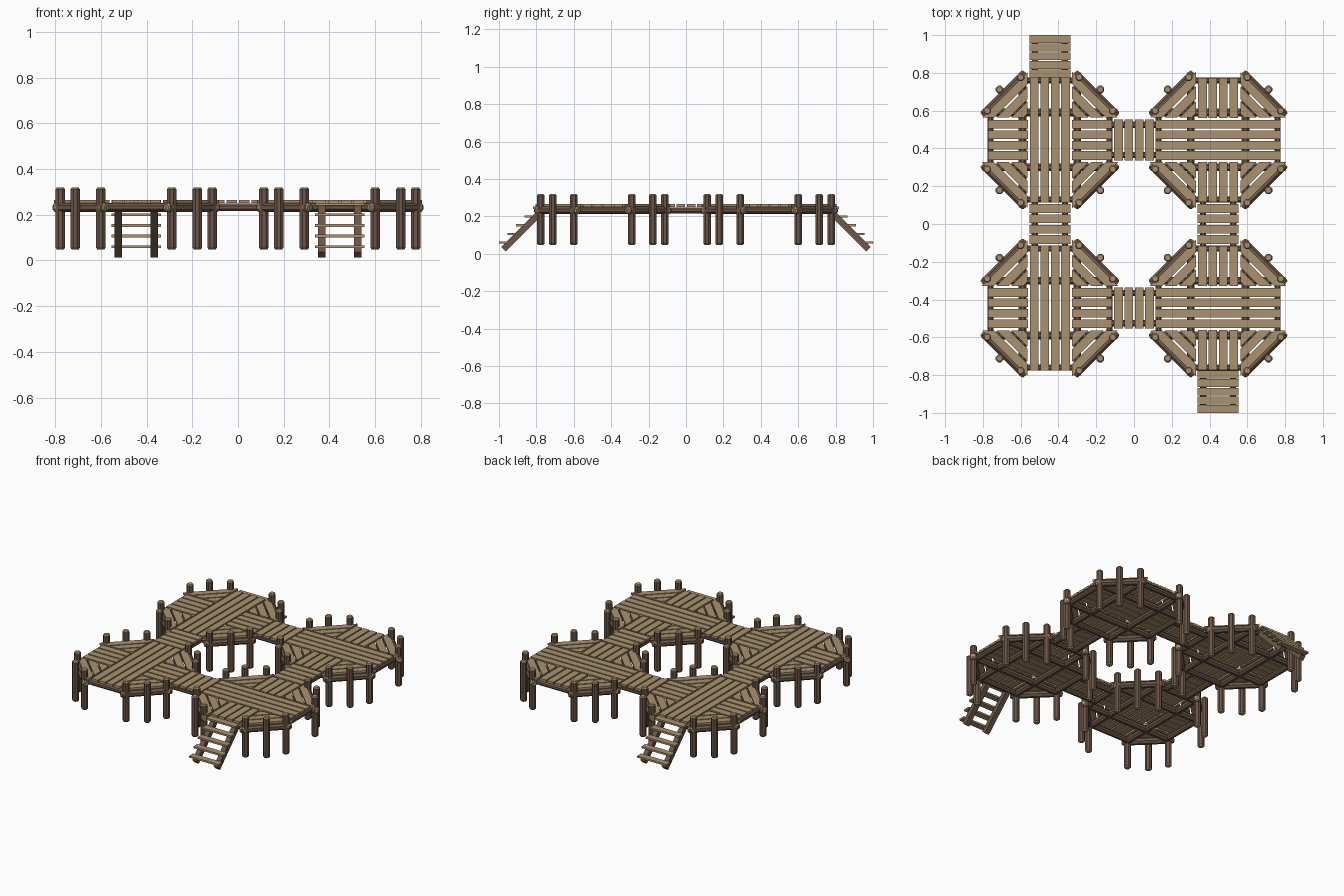
import bpy, bmesh, math
from mathutils import Vector, Matrix

cube = bpy.data.objects.get("Cube")
if cube:
    bpy.data.objects.remove(cube)


def material(name, rgb):
    m = bpy.data.materials.new(name)
    m.use_nodes = True
    m.diffuse_color = (*rgb, 1)
    m.node_tree.nodes["Principled BSDF"].inputs["Base Color"].default_value = (*rgb, 1)
    return m


BARK = material("brown bark", (0.15, 0.095, 0.065))
WOOD = material("tan wood", (0.40, 0.29, 0.16))

C = 0.445          # platform centre offset
LOG_Z = 0.232      # height of the log frame
DECK_Z = 0.258     # middle of the deck boards
THICK = 0.015
PITCH, BOARD = 0.055, 0.046
ROWS = [(i - 1.5) * PITCH for i in range(4)]


def finish(bm, name, mats):
    bmesh.ops.recalc_face_normals(bm, faces=bm.faces)
    me = bpy.data.meshes.new(name)
    bm.to_mesh(me)
    bm.free()
    for m in mats:
        me.materials.append(m)
    ob = bpy.data.objects.new(name, me)
    bpy.context.collection.objects.link(ob)
    return ob


def log(bm, a, b, r=0.022, sides=8):
    """Round log from a to b with chamfered, pale cut ends."""
    a, b = Vector(a), Vector(b)
    axis = (b - a).normalized()
    turn = axis.to_track_quat('Z', 'Y').to_matrix()
    length, bevel = (b - a).length, 0.008
    rings = []
    for h, rad in ((0, r * 0.7), (bevel, r), (length - bevel, r), (length, r * 0.7)):
        ring = []
        for k in range(sides):
            t = math.tau * (k + 0.5) / sides
            ring.append(bm.verts.new(a + turn @ Vector((rad * math.cos(t), rad * math.sin(t), h))))
        rings.append(ring)
    for i in range(3):
        for k in range(sides):
            n = (k + 1) % sides
            f = bm.faces.new((rings[i][k], rings[i][n], rings[i + 1][n], rings[i + 1][k]))
            f.material_index = 0 if i == 1 else 1
    for ring in (rings[0], rings[-1]):
        bm.faces.new(ring).material_index = 1


def board(bm, outline, z=DECK_Z, thick=THICK):
    """Flat board extruded from a plan outline."""
    low = [bm.verts.new((x, y, z - thick / 2)) for x, y in outline]
    f = bm.faces.new(low)
    ext = bmesh.ops.extrude_face_region(bm, geom=[f])
    top = [g for g in ext["geom"] if isinstance(g, bmesh.types.BMVert)]
    bmesh.ops.translate(bm, verts=top, vec=(0, 0, thick))


def rect(cx, cy, w, d):
    return [(cx - w / 2, cy - d / 2), (cx + w / 2, cy - d / 2),
            (cx + w / 2, cy + d / 2), (cx - w / 2, cy + d / 2)]


QUARTERS = [(1, 1), (-1, 1), (-1, -1), (1, -1)]


def platform(label, cx, cy, along_y):
    # Posts: two at the ends and one in the middle of each slanted side
    bm = bmesh.new()
    for sx, sy in QUARTERS:
        for u, v in ((0.332, 0.155), (0.267, 0.267), (0.155, 0.332)):
            x, y = cx + sx * u, cy + sy * v
            log(bm, (x, y, 0.047), (x, y, 0.32))
    finish(bm, label + "_posts", [BARK, WOOD])

    # Log frame: crossing joists, straight rim logs and slanted rim logs
    bm = bmesh.new()
    for s in (-1, 1):
        o = s * 0.145
        log(bm, (cx + o, cy - 0.36, LOG_Z), (cx + o, cy + 0.36, LOG_Z))
        log(bm, (cx - 0.36, cy + o, LOG_Z), (cx + 0.36, cy + o, LOG_Z))
        e = s * 0.315
        log(bm, (cx - 0.15, cy + e, LOG_Z), (cx + 0.15, cy + e, LOG_Z), 0.018)
        log(bm, (cx + e, cy - 0.15, LOG_Z), (cx + e, cy + 0.15, LOG_Z), 0.018)
    for sx, sy in QUARTERS:
        log(bm, (cx + sx * 0.357, cy + sy * 0.13, LOG_Z),
            (cx + sx * 0.13, cy + sy * 0.357, LOG_Z))
    finish(bm, label + "_frame", [BARK, WOOD])

    # Deck: one long band, two short bands and slanted corner boards
    bm = bmesh.new()

    def band_board(along, across, length):
        if along_y:
            board(bm, rect(cx + across, cy + along, BOARD, length))
        else:
            board(bm, rect(cx + along, cy + across, length, BOARD))

    def side_board(along, across, length):
        if along_y:
            board(bm, rect(cx + across, cy + along, length, BOARD))
        else:
            board(bm, rect(cx + along, cy + across, BOARD, length))

    for r in ROWS:
        band_board(0, r, 0.66)
        for s in (-1, 1):
            side_board(r, s * 0.222, 0.212)
    edge = 0.118
    for sx, sy in QUARTERS:
        for i in range(3):
            outer = 0.478 - i * PITCH * math.sqrt(2)
            inner = max(outer - BOARD * math.sqrt(2), 2 * edge + 0.004)
            pts = [(outer - edge, edge), (edge, outer - edge),
                   (edge, inner - edge), (inner - edge, edge)]
            board(bm, [(cx + sx * u, cy + sy * v) for u, v in pts])
    finish(bm, label + "_deck", [WOOD])


def bridge(label, cx, cy, along_x):
    # Short crossing between neighbouring platforms
    turn = (lambda a, c: (cx + a, cy + c)) if along_x else (lambda a, c: (cx + c, cy + a))
    bm = bmesh.new()
    for s in (-1, 1):
        log(bm, (*turn(-0.14, s * 0.08), LOG_Z), (*turn(0.14, s * 0.08), LOG_Z), 0.018)
    finish(bm, label + "_beams", [BARK, WOOD])
    bm = bmesh.new()
    for r in ROWS:
        size = (BOARD, 0.215) if along_x else (0.215, BOARD)
        board(bm, rect(*turn(r, 0), *size))
    finish(bm, label + "_boards", [WOOD])


def ladder(label, cx, side):
    # Sloped square rails with flat treads
    bm = bmesh.new()
    start, end = Vector((0, 0.975, 0.024)), Vector((0, 0.77, 0.229))
    for s in (-1, 1):
        mid = (start + end) / 2
        mat = (Matrix.Translation((cx + s * 0.079, side * mid.y, mid.z))
               @ Matrix.Rotation(-side * math.radians(45), 4, 'X')
               @ Matrix.Diagonal((0.033, (end - start).length, 0.034, 1)))
        bmesh.ops.create_cube(bm, size=1, matrix=mat)
    finish(bm, label + "_rails", [BARK])
    bm = bmesh.new()
    for i in range(5):
        board(bm, rect(cx, side * (0.979 - i * 0.0455), 0.218, 0.042),
              0.06 + i * 0.0465, 0.012)
    finish(bm, label + "_treads", [WOOD])


for sx, xname in ((-1, "right"), (1, "left")):
    for sy, yname in ((-1, "front"), (1, "back")):
        platform(f"{yname}_{xname}_platform", sx * C, sy * C, sx < 0)
for s, xname, yname in ((-1, "right", "front"), (1, "left", "back")):
    bridge(yname + "_bridge", 0, s * C, True)
    bridge(xname + "_bridge", s * C, 0, False)
ladder("front_ladder", C, -1)
ladder("back_ladder", -C, 1)
